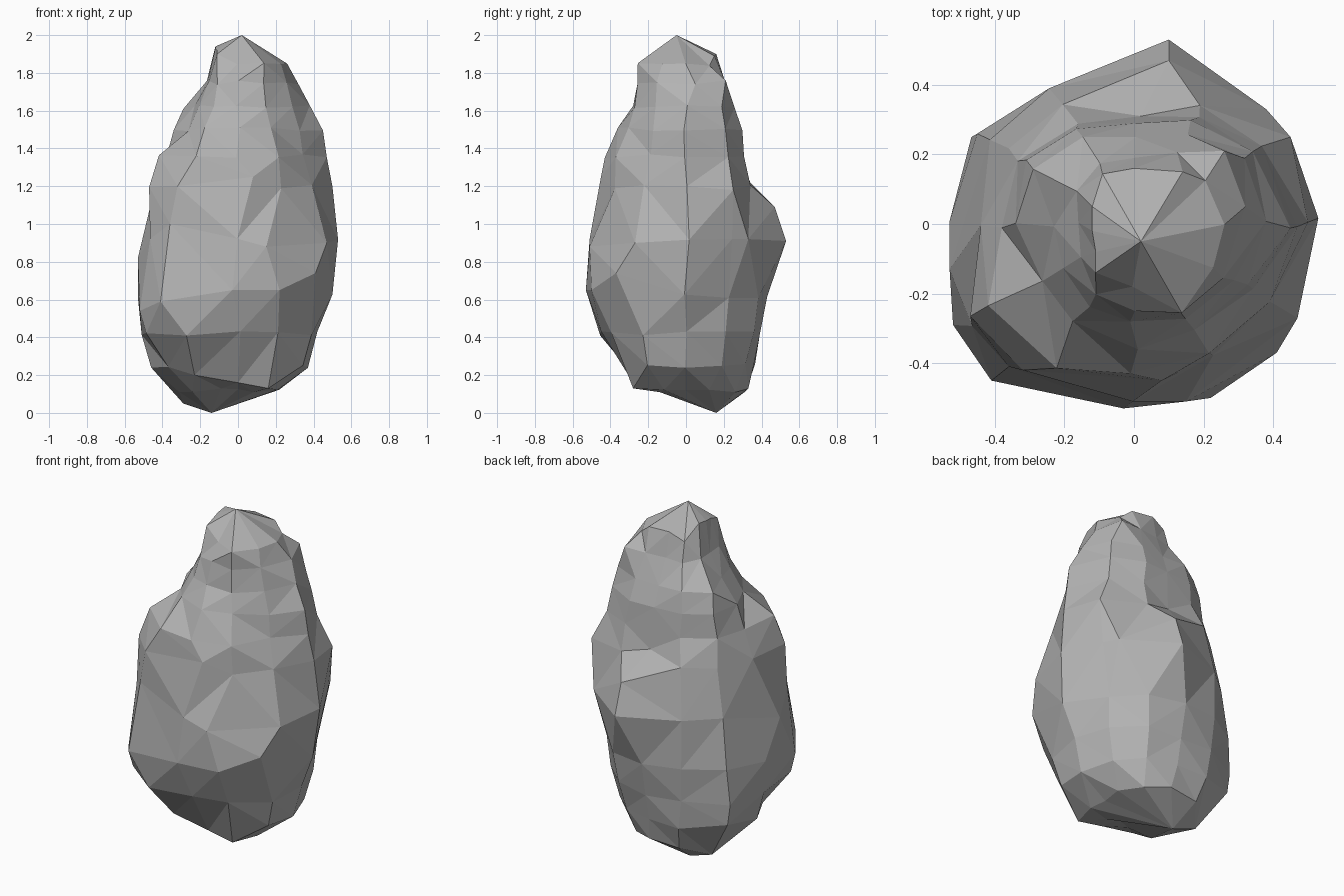
import bpy
import bmesh
import math
import random
from mathutils import Vector

random.seed(3)
default = bpy.data.objects.get("Cube")
if default:
    bpy.data.objects.remove(default, do_unlink=True)

# Stone colour
stone = bpy.data.materials.new("grey_stone")
stone.use_nodes = True
stone.diffuse_color = (0.45, 0.45, 0.45, 1)
stone.node_tree.nodes["Principled BSDF"].inputs["Base Color"].default_value = stone.diffuse_color

# Boulder cross-sections: name, height, then the reach every thirty degrees,
# counter-clockwise from +x
FOOT = Vector((-.14, .16, 0))
PEAK = Vector((.02, -.05, 2))
SECTIONS = [
    ("underside", .12, (.20, .25, .30, .33, .36, .36, .31, .28, .18, .12, .16, .24)),
    ("base", .25, (.37, .36, .36, .36, .42, .52, .46, .42, .37, .29, .33, .40)),
    ("low_belly", .42, (.42, .41, .41, .39, .44, .53, .51, .57, .53, .45, .45, .45)),
    ("belly", .62, (.50, .43, .44, .43, .46, .52, .53, .60, .60, .53, .54, .54)),
    ("chest", .92, (.53, .49, .50, .53, .46, .48, .53, .55, .56, .51, .53, .54)),
    ("shoulder", 1.2, (.50, .51, .39, .35, .40, .42, .44, .54, .53, .46, .44, .45)),
    ("ledge", 1.36, (.47, .43, .36, .30, .33, .38, .38, .48, .47, .43, .43, .39)),
    ("neck", 1.5, (.45, .40, .34, .29, .32, .36, .34, .31, .33, .36, .35, .37)),
    ("collar", 1.62, (.38, .37, .30, .25, .29, .33, .23, .24, .27, .28, .31, .33)),
    ("crown", 1.75, (.33, .33, .24, .19, .20, .19, .16, .18, .23, .25, .29, .30)),
    ("cap", 1.85, (.26, .24, .20, .16, .17, .15, .14, .16, .20, .18, .29, .26)),
]

# Corners that stand out of their cross-section: the place each one takes
CORNERS = {
    "underside": {5: (-.29, .17, .05), 6: (-.31, 0, .11)},
    "base": {5: (-.45, .25, .3), 8: (-.23, -.28, .2), 9: (0, -.28, .16),
             10: (.16, -.28, .13)},
    "belly": {7: (-.52, -.29, .54), 8: (-.41, -.45, .59), 9: (-.03, -.53, .65),
              10: (.22, -.5, .65), 11: (.41, -.37, .74)},
    "chest": {2: (.38, .33, .92), 3: (.1, .53, .91), 6: (-.53, -.13, .82),
              8: (-.36, -.41, 1), 10: (.15, -.51, .88), 11: (.47, -.27, .9)},
    "shoulder": {1: (.45, .25, 1.18), 3: (.1, .47, 1.09), 8: (-.32, -.42, 1.2),
                 9: (.08, -.45, 1.25)},
    "ledge": {3: (.02, .31, 1.25)},
    "crown": {0: (.32, .05, 1.74), 1: (.26, .21, 1.76)},
    "cap": {2: (.14, .15, 1.89), 3: (0, .16, 1.9), 5: (-.12, .05, 1.94),
            6: (-.12, -.02, 1.93), 7: (-.11, -.08, 1.92), 8: (-.11, -.14, 1.9)},
}


def add_ring(bm, name, height, reach):
    """One cross-section, its plain corners shifted a little for variety."""
    ring = []
    for i, r in enumerate(reach):
        angle = math.tau * i / len(reach) + random.uniform(-.04, .04)
        z = height + random.uniform(-.012, .012)
        place = (r * math.cos(angle), r * math.sin(angle), z)
        ring.append(bm.verts.new(CORNERS.get(name, {}).get(i, place)))
    return ring


def neighbours(ring):
    """Each corner of a ring with the next one round."""
    return zip(ring, ring[1:] + ring[:1])


# Boulder: rings joined from the foot to the peak
bm = bmesh.new()
rings = [add_ring(bm, *section) for section in SECTIONS]
for lower, upper in zip(rings, rings[1:]):
    for (a, b), (c, d) in zip(neighbours(lower), neighbours(upper)):
        bm.faces.new((a, b, d, c))

# Close the underside and the peak
foot = bm.verts.new(FOOT)
for a, b in neighbours(rings[0]):
    bm.faces.new((b, a, foot))
peak = bm.verts.new(PEAK)
for a, b in neighbours(rings[-1]):
    bm.faces.new((a, b, peak))

# Break the sides into flat stone facets
bmesh.ops.triangulate(bm, faces=bm.faces[:], quad_method='SHORT_EDGE')
bmesh.ops.recalc_face_normals(bm, faces=bm.faces[:])
mesh = bpy.data.meshes.new("boulder")
bm.to_mesh(mesh)
bm.free()
mesh.materials.append(stone)
boulder = bpy.data.objects.new("boulder", mesh)
bpy.context.collection.objects.link(boulder)
